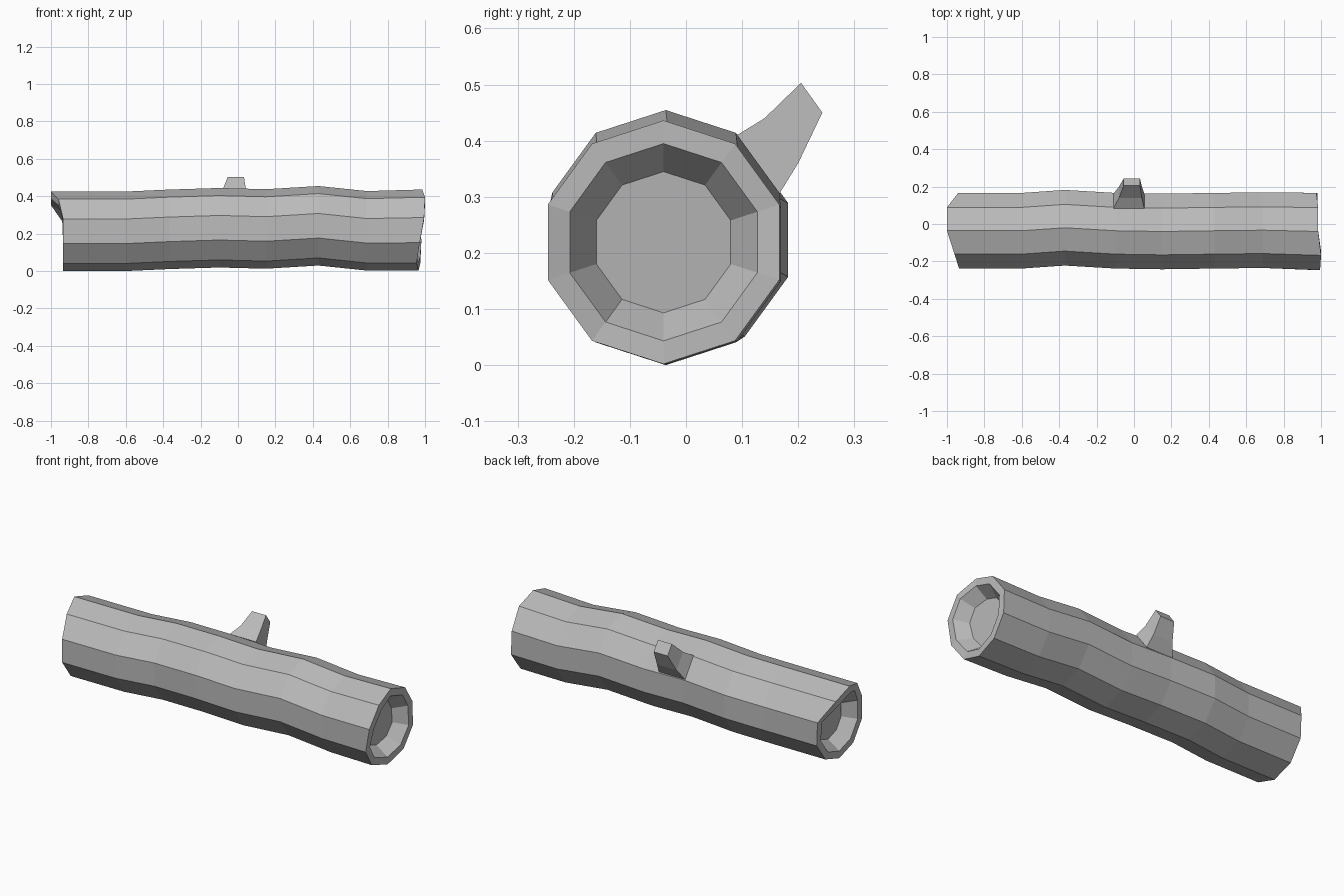
import bpy, bmesh, math

cube = bpy.data.objects.get("Cube")
if cube:
    bpy.data.objects.remove(cube, do_unlink=True)

SIDES = 10

grey = bpy.data.materials.new("plain_grey")
grey.use_nodes = True
COLOUR = (0.5, 0.5, 0.5, 1)
grey.diffuse_color = COLOUR
grey.node_tree.nodes["Principled BSDF"].inputs["Base Color"].default_value = COLOUR


def bridge(bm, a, b):
    """Join two vertex loops with quads."""
    n = len(a)
    for i in range(n):
        j = (i + 1) % n
        bm.faces.new((a[i], a[j], b[j], b[i]))


def finish(bm, name):
    bmesh.ops.recalc_face_normals(bm, faces=bm.faces)
    mesh = bpy.data.meshes.new(name)
    bm.to_mesh(mesh)
    bm.free()
    mesh.materials.append(grey)
    obj = bpy.data.objects.new(name, mesh)
    bpy.context.collection.objects.link(obj)
    return obj


def ring(bm, xs, cy, cz, r):
    """Ten-sided ring, starting at the top and turning towards the back."""
    verts = []
    for i in range(SIDES):
        a = math.tau * i / SIDES
        verts.append(bm.verts.new((xs[i], cy + r * math.sin(a), cz + r * math.cos(a))))
    return verts


# Log: uneven sawn ends, gently wandering centre line (x, y, z)
left_cut = [-1, -1, -.94, -.935, -.935, -.935, -.935, -.935, -.935, -.96]
right_cut = [.985, .985, .975, .98, .975, .965, .955, .972, .995, 1]
left_c, right_c = (-.036, .2125, .2125), (-.04, .219, .217)
middle = [(-.6, -.036, .2125), (-.37, -.02, .223), (-.1, -.036, .2315),
          (.15, -.04, .225), (.43, -.036, .242), (.69, -.033, .215)]

bm = bmesh.new()


def hollow(xs, c, inward):
    """Floor, sloping wall and rim loops of a recessed end."""
    y, z, r = c
    deep = [x + inward for x in xs]
    return [ring(bm, deep, y, z, r * .58), ring(bm, xs, y, z, r * .81), ring(bm, xs, y, z, r)]


loops = hollow(left_cut, left_c, .07)
loops += [ring(bm, [x] * SIDES, y, z, .2125) for x, y, z in middle]
loops += reversed(hollow(right_cut, right_c, -.07))
for a, b in zip(loops, loops[1:]):
    bridge(bm, a, b)
bm.faces.new(loops[0])
bm.faces.new(loops[-1])
finish(bm, "log")

# Branch stub: x range, upper (y, z) and lower (y, z) of each section
sections = [(-.11, .055, (.083, .405), (.163, .3)),
            (-.08, .042, (.14, .44), (.2, .36)),
            (-.055, .032, (.205, .503), (.243, .45))]
bm = bmesh.new()
loops = [[bm.verts.new((x, *p)) for x, p in ((x0, up), (x1, up), (x1, low), (x0, low))]
         for x0, x1, up, low in sections]
for a, b in zip(loops, loops[1:]):
    bridge(bm, a, b)
bm.faces.new(loops[0])
bm.faces.new(loops[-1])
finish(bm, "branch_stub")
